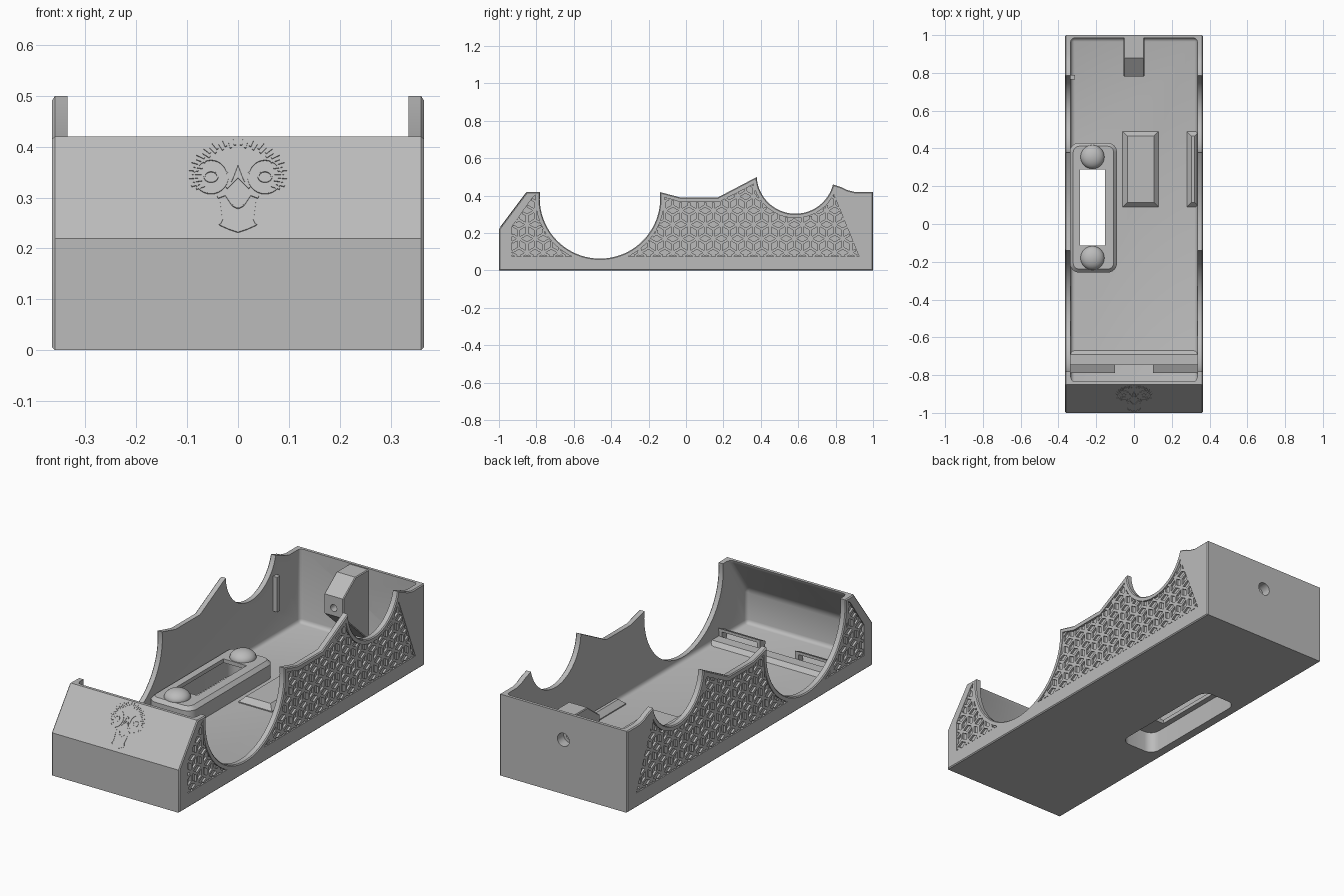
import bpy, bmesh, math
from mathutils import Vector

if "Cube" in bpy.data.objects:
    bpy.data.objects.remove(bpy.data.objects["Cube"], do_unlink=True)

grey = bpy.data.materials.new("plain_grey")
grey.use_nodes = True
grey.diffuse_color = (0.5, 0.5, 0.5, 1)
grey.node_tree.nodes["Principled BSDF"].inputs["Base Color"].default_value = (0.5, 0.5, 0.5, 1)


def finish(name, bm):
    bmesh.ops.recalc_face_normals(bm, faces=bm.faces)
    mesh = bpy.data.meshes.new(name)
    bm.to_mesh(mesh)
    bm.free()
    mesh.materials.append(grey)
    obj = bpy.data.objects.new(name, mesh)
    bpy.context.collection.objects.link(obj)
    return obj


def activate(obj):
    bpy.ops.object.select_all(action='DESELECT')
    obj.select_set(True)
    bpy.context.view_layer.objects.active = obj


def smooth(obj):
    activate(obj)
    bpy.ops.object.shade_smooth_by_angle(angle=math.radians(30))


def cut(obj, *cutters):
    for c in cutters:
        mod = obj.modifiers.new("cut", 'BOOLEAN')
        mod.operation, mod.solver, mod.object = 'DIFFERENCE', 'EXACT', c
        activate(obj)
        bpy.ops.object.modifier_apply(modifier=mod.name)


def prism(name, pts, x0, x1, cap_bevel=0, all_bevel=0):
    """Extrude a (y, z) profile along x."""
    bm = bmesh.new()
    base = bm.faces.new([bm.verts.new((x0, y, z)) for y, z in pts])
    ext = bmesh.ops.extrude_face_region(bm, geom=[base])["geom"]
    bmesh.ops.translate(bm, vec=(x1 - x0, 0, 0), verts=[v for v in ext if isinstance(v, bmesh.types.BMVert)])
    bmesh.ops.recalc_face_normals(bm, faces=bm.faces)
    if cap_bevel:
        rim = [e for e in bm.edges if abs(e.verts[0].co.x - e.verts[1].co.x) < 1e-5]
        bmesh.ops.bevel(bm, geom=rim, offset=cap_bevel, segments=1, affect='EDGES')
    if all_bevel:
        bmesh.ops.bevel(bm, geom=bm.edges[:], offset=all_bevel, segments=3, profile=0.5, affect='EDGES')
    return finish(name, bm)


def block(name, lo, hi, corner=0, top=0):
    """Box with optional rounded upright corners and chamfered top."""
    bm = bmesh.new()
    bmesh.ops.create_cube(bm, size=1)
    lo, hi = Vector(lo), Vector(hi)
    for v in bm.verts:
        v.co = (lo + hi) / 2 + v.co * (hi - lo)
    if corner:
        up = [e for e in bm.edges if abs(e.verts[0].co.z - e.verts[1].co.z) > 1e-5]
        bmesh.ops.bevel(bm, geom=up, offset=corner, segments=6, profile=0.5, affect='EDGES')
    if top:
        rim = [e for e in bm.edges if all(abs(v.co.z - hi.z) < 1e-5 for v in e.verts)]
        bmesh.ops.bevel(bm, geom=rim, offset=top, segments=1, affect='EDGES')
    return finish(name, bm)


def rod(name, a, b, r):
    bm = bmesh.new()
    a, b = Vector(a), Vector(b)
    bmesh.ops.create_cone(bm, cap_ends=True, segments=24, radius1=r, radius2=r, depth=(b - a).length)
    rot = (b - a).to_track_quat('Z', 'Y')
    for v in bm.verts:
        v.co = rot @ v.co + (a + b) / 2
    return finish(name, bm)


def arc(c, r, a0, a1, n):
    angs = [math.radians(a0 + (a1 - a0) * i / n) for i in range(n + 1)]
    return [(c[0] + r * math.cos(a), c[1] + r * math.sin(a)) for a in angs]


def bar(bm, place, p, q, width, h):
    """Thin raised bar from p to q on a mapped plane."""
    p, q = Vector(p), Vector(q)
    if (q - p).length < 1e-4:
        return
    side = Vector((p.y - q.y, q.x - p.x)).normalized() * width / 2
    ring = [p + side, q + side, q - side, p - side]
    low, high = [[bm.verts.new(place(u.x, u.y, k)) for u in ring] for k in (0, h)]
    bm.faces.new(high)
    bm.faces.new(low[::-1])
    for i in range(4):
        j = (i + 1) % 4
        bm.faces.new((low[i], low[j], high[j], high[i]))


def inside(p, poly):
    hit = False
    for (ax, ay), (bx, by) in zip(poly, poly[1:] + poly[:1]):
        if (ay > p.y) != (by > p.y) and p.x < (bx - ax) * (p.y - ay) / (by - ay) + ax:
            hit = not hit
    return hit


# Tray body: outer profile hollowed by a rounded cavity
big, small = (-0.46, 0.385), (0.585, 0.51)
outline = [(-1, 0), (-1, 0.22), (-0.85, 0.42)]
outline += arc(big, 0.322, 174, 366, 56)
outline += [(-0.03, 0.39), (0.17, 0.39)]
outline += arc(small, 0.207, 183, 346, 40)
outline += [(0.83, 0.445), (0.86, 0.43), (0.9, 0.42), (1, 0.42), (1, 0)]
body = prism("tray_body", outline, -0.365, 0.365, cap_bevel=0.005)
cavity = prism("cavity_cutter", [(-0.975, 0.04), (-0.975, 0.215), (-0.83, 0.42), (-0.83, 0.7),
                                 (0.985, 0.7), (0.985, 0.04)], -0.335, 0.335, all_bevel=0.02)

# Recessed side panels
front_panel = [(-0.93, 0.075), (-0.93, 0.235), (-0.82, 0.39)] + arc(big, 0.345, 177, 244, 20)
main_panel = arc(big, 0.345, 296, 361, 20) + [(-0.03, 0.365), (0.175, 0.365), (0.345, 0.452)]
main_panel += arc(small, 0.23, 192, 333, 32) + [(0.925, 0.075)]
panels = [prism("panel_cutter", poly, s * 0.352, s * 0.4) for poly in (front_panel, main_panel) for s in (1, -1)]

# Strap housing on the floor, open below
recess = block("recess_cutter", (-0.315, -0.235, -0.1), (-0.115, 0.405, 0.11), corner=0.05)
slot = block("slot_cutter", (-0.285, -0.114, 0.05), (-0.153, 0.288, 0.3))
housing = block("strap_housing", (-0.34, -0.257, 0.02), (-0.09, 0.43, 0.13), corner=0.05, top=0.018)
cut(housing, recess, slot)

# Rear screw lug
bore = rod("bore_cutter", (0, 1.1, 0.28), (0, 0.7, 0.28), 0.018)
counterbore = rod("counterbore_cutter", (0, 1.1, 0.28), (0, 0.95, 0.28), 0.034)
drop = rod("drop_cutter", (0, 0.845, 0.3), (0, 0.845, 0.6), 0.02)
lug = prism("screw_lug", [(0.988, 0.415), (0.88, 0.415), (0.78, 0.34), (0.78, 0.24), (0.988, 0.05)],
            -0.055, 0.055, cap_bevel=0.004)
cut(lug, bore, counterbore, drop)

cut(body, cavity, recess, bore, counterbore, *panels)
for c in [cavity, recess, slot, bore, counterbore, drop] + panels:
    bpy.data.objects.remove(c, do_unlink=True)
for o in (body, housing, lug):
    smooth(o)

# Domed caps at both ends of the slot
for label, y in (("rear", 0.355), ("front", -0.18)):
    bm = bmesh.new()
    bmesh.ops.create_uvsphere(bm, u_segments=32, v_segments=16, radius=0.063)
    bmesh.ops.bisect_plane(bm, geom=bm.verts[:] + bm.edges[:] + bm.faces[:], plane_co=(0, 0, -0.002),
                           plane_no=(0, 0, 1), clear_inner=True)
    for v in bm.verts:
        v.co = (v.co.x - 0.22, v.co.y + y, v.co.z * 0.65 + 0.13)
    smooth(finish(label + "_dome", bm))

# Floor pads, inner clip and front ledge
block("floor_pad_middle", (-0.06, 0.09, 0.03), (0.13, 0.49, 0.07), top=0.025)
block("floor_pad_side", (0.28, 0.09, 0.03), (0.345, 0.49, 0.07), top=0.025)
block("wall_clip", (-0.34, 0.765, 0.18), (-0.312, 0.79, 0.36))
prism("front_ledge", [(-0.745, 0.03), (-0.745, 0.06), (-0.69, 0.06), (-0.66, 0.03)], -0.336, 0.336)
for s, label in ((1, "left"), (-1, "right")):
    prism(label + "_hook_bar", [(-0.79, 0.065), (-0.745, 0.085), (-0.745, 0.1), (-0.79, 0.08)], s * 0.1, s * 0.336)
    for x in (0.1, 0.318):
        prism(label + "_hook_post", [(-0.785, 0.03), (-0.785, 0.075), (-0.747, 0.09), (-0.747, 0.03)],
              s * x, s * (x + 0.018))

# Hexagonal lattice clipped to each panel
R = 0.05
step = R * math.sqrt(3)
for s, label in ((1, "left"), (-1, "right")):
    bm = bmesh.new()
    place = lambda u, v, h: (s * (0.351 + h), u, v)
    for j in range(8):
        for i in range(24):
            c = Vector((-0.98 + step * (i + j % 2 / 2), 0.07 + 1.5 * R * j))
            ring = [c + Vector(p) for p in arc((0, 0), R, 90, 450, 6)]
            segs = [(ring[k], ring[k + 1]) for k in range(3)] + [(c, ring[k]) for k in (1, 3, 5)]
            for p, q in segs:
                for poly in (front_panel, main_panel):
                    ts = [t / 12 for t in range(13) if inside(p.lerp(q, t / 12), poly)]
                    if len(ts) > 1:
                        bar(bm, place, p.lerp(q, ts[0]), p.lerp(q, ts[-1]), 0.014, 0.011)
    finish(label + "_lattice", bm)

# Fine-lined bird face on the sloped front
bm = bmesh.new()
slope = lambda x, z, h: (x, -1 + (z - 0.22) * 0.75 - 0.8 * h, z + 0.6 * h)


def stroke(pts, width=0.003):
    for p, q in zip(pts, pts[1:]):
        bar(bm, slope, p, q, width, 0.002)


for s in (1, -1):
    eye = (s * 0.053, 0.341)
    stroke(arc(eye, 0.033, 0, 360, 28))
    stroke([(x, 0.341 + (z - 0.341) * 0.8) for x, z in arc(eye, 0.013, 0, 360, 16)])
    stroke([(s * x, z) for x, z in ((0, 0.367), (0.012, 0.335), (0.022, 0.318), (0, 0.34))])
    stroke([(s * x, z) for x, z in ((0.04, 0.3), (0.024, 0.306), (0.01, 0.285), (0, 0.28))], 0.005)
    stroke([(s * x, z) for x, z in ((0.034, 0.29), (0.03, 0.258), (0.036, 0.246), (0.018, 0.238), (0, 0.232))], 0.002)
    for k in range(18):
        a = math.radians(-25 + k * 6.5)
        r = 1 + 0.08 * (k % 2)
        ends = [(s * 0.082 * f * math.cos(a), 0.345 + 0.06 * f * math.sin(a)) for f in (r - 0.12, r + 0.1)]
        stroke(ends, 0.004)
finish("bird_ornament", bm)
